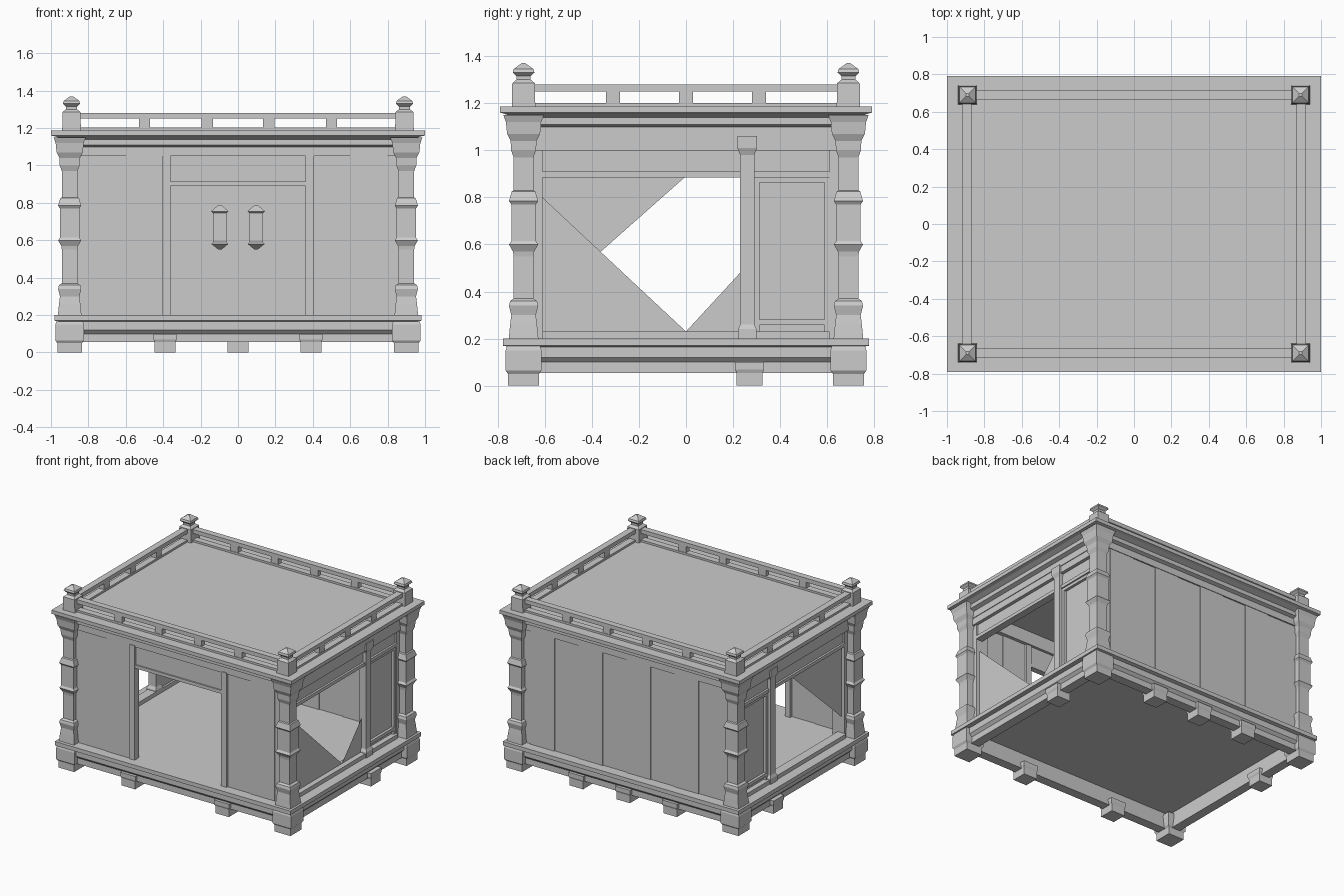
import bpy


def mesh(name, verts, faces):
    me = bpy.data.meshes.new(name)
    me.from_pydata(verts, [], faces)
    me.update()
    ob = bpy.data.objects.new(name, me)
    bpy.context.collection.objects.link(ob)
    return ob


def stack(name, rings, cx=0, cy=0, closed=False):
    """Skin rectangular rings (half x, half y, z); closed joins last to first."""
    verts, faces = [], []
    for hx, hy, z in rings:
        verts += [(cx + sx * hx, cy + sy * hy, z)
                  for sx, sy in ((-1, -1), (1, -1), (1, 1), (-1, 1))]
    n = len(rings)
    for i in range(n if closed else n - 1):
        a, b = i * 4, (i + 1) % n * 4
        for k in range(4):
            m = (k + 1) % 4
            faces.append((a + k, a + m, b + m, b + k))
    if not closed:
        faces.append((3, 2, 1, 0))
        e = (n - 1) * 4
        faces.append((e, e + 1, e + 2, e + 3))
    return mesh(name, verts, faces)


def box(name, x0, x1, y0, y1, z0, z1):
    hx, hy = abs(x1 - x0) / 2, abs(y1 - y0) / 2
    return stack(name, [(hx, hy, z0), (hx, hy, z1)], (x0 + x1) / 2, (y0 + y1) / 2)


def turned(name, profile, x, y):
    return stack(name, [(r, r, z) for r, z in profile], x, y)


# Base frame with moulded edge, and floor
stack("base_frame", [(.86, .66, .055), (.93, .73, .055), (.93, .73, .10), (.95, .75, .12),
                     (.95, .75, .165), (.98, .778, .17), (.98, .778, .20), (.88, .68, .20)],
      closed=True)
box("floor", -.88, .88, -.68, .68, .185, .20)

# Roof cornice, flat roof and ceiling
stack("roof_cornice", [(.84, .65, 1.15), (.84, .65, 1.05), (.91, .71, 1.05), (.91, .71, 1.10),
                       (.94, .735, 1.11), (.94, .735, 1.14), (.975, .77, 1.155),
                       (1.0, .79, 1.16), (1.0, .79, 1.187)])

# Intermediate feet
feet = [(x, .69) for x in (-.39, 0, .39)] + [(x, -.69) for x in (-.39, .39)]
feet += [(s * .9, .27) for s in (-1, 1)]
for x, y in feet:
    turned("foot", [(.056, 0), (.056, .055), (.062, .07), (.062, .1)], x, y)

pillar = [(.063, .20), (.057, .26), (.052, .30), (.062, .34), (.057, .36), (.042, .37),
          (.042, .55), (.045, .57), (.062, .60), (.052, .615), (.052, .77), (.062, .785),
          (.05, .825), (.042, .83), (.042, .97), (.053, 1.0), (.055, 1.04), (.07, 1.07),
          (.075, 1.12), (.086, 1.15)]
plinth = [(.066, 0), (.066, .05), (.076, .065), (.076, .15), (.07, .17)]
finial = [(.05, 1.185), (.048, 1.285), (.03, 1.30), (.03, 1.315), (.046, 1.33),
          (.042, 1.345), (.008, 1.37)]

# Corners: plinth, ornate pillar, wall post, roof finial
for sx in (-1, 1):
    for sy in (-1, 1):
        turned("corner_plinth", plinth, sx * .9, sy * .69)
        turned("corner_pillar", pillar, sx * .9, sy * .69)
        turned("roof_finial", finial, sx * .89, sy * .69)
        box("corner_wall_post", sx * .79, sx * .89, sy * .61, sy * .70, .20, 1.06)

# Roof railing
for s in (-1, 1):
    y, x = s * .69, s * .895
    box("long_rail", -.85, .85, y - .024, y + .024, 1.25, 1.28)
    box("long_kerb", -.85, .85, y - .024, y + .024, 1.185, 1.202)
    for bx in (-.5, -.165, .165, .5):
        box("rail_block", bx - .03, bx + .03, y - .02, y + .02, 1.20, 1.25)
    box("short_rail", x - .025, x + .025, -.65, .65, 1.25, 1.28)
    box("short_kerb", x - .025, x + .025, -.65, .65, 1.185, 1.202)
    for by in (-.31, 0, .31):
        box("rail_block", x - .02, x + .02, by - .03, by + .03, 1.20, 1.25)

# Plank walls: full back wall, two panels beside the front doorway
for i in range(8):
    x = -.8 + .2 * i
    d = .006 * (i % 2)
    box("back_plank", x, x + .2, .675 + d, .70 + d, .20, 1.06)
    if i in (0, 1, 6, 7):
        box("front_plank", x, x + .2, -.70 - d, -.675 - d, .20, 1.06)

# Front door frame
for s in (-1, 1):
    box("door_jamb", s * .36, s * .405, -.715, -.66, .20, 1.06)
box("door_lintel", -.36, .36, -.70, -.67, .91, 1.06)
box("door_lintel_trim", -.36, .36, -.71, -.665, .89, .915)

# Hanging lamps on the inner back wall
lamp = [(.008, .55), (.045, .58), (.036, .59), (.036, .745), (.047, .755), (.012, .785)]
for x in (-.097, .097):
    turned("wall_lamp", lamp, x, .63)

# Side walls: lintel, sill, jamb, framed panel
for s in (-1, 1):
    box("side_lintel", s * .845, s * .88, -.61, .61, .90, 1.01)
    box("side_lintel_trim", s * .84, s * .895, -.61, .61, .885, .91)
    box("side_beam", s * .835, s * .905, -.64, .64, 1.0, 1.06)
    box("side_sill", s * .835, s * .905, -.61, .61, .20, .23)
    stack("side_jamb", [(.04, .04, .20), (.04, .04, .24), (.03, .03, .26), (.03, .03, .98),
                        (.042, .042, 1.01), (.042, .042, 1.06)], s * .875, .26)
    box("side_panel", s * .85, s * .865, .29, .61, .23, .90)
    for y in (.30, .60):
        box("panel_stile", s * .85, s * .885, y - .012, y + .012, .23, .89)
    for z in (.27, .875):
        box("panel_rail", s * .85, s * .885, .29, .61, z - .012, z + .012)


# Torn sheets left in the side openings
def torn(name, x, pts):
    mesh(name, [(x, y, z) for y, z in pts], [tuple(range(len(pts)))])


torn("torn_sheet_low", .865, [(-.61, .80), (0, .23), (-.61, .23)])
torn("torn_sheet_corner", .865, [(0, .23), (.23, .48), (.23, .23)])
torn("torn_sheet_high", -.865, [(-.61, .89), (0, .89), (-.61, .35)])
